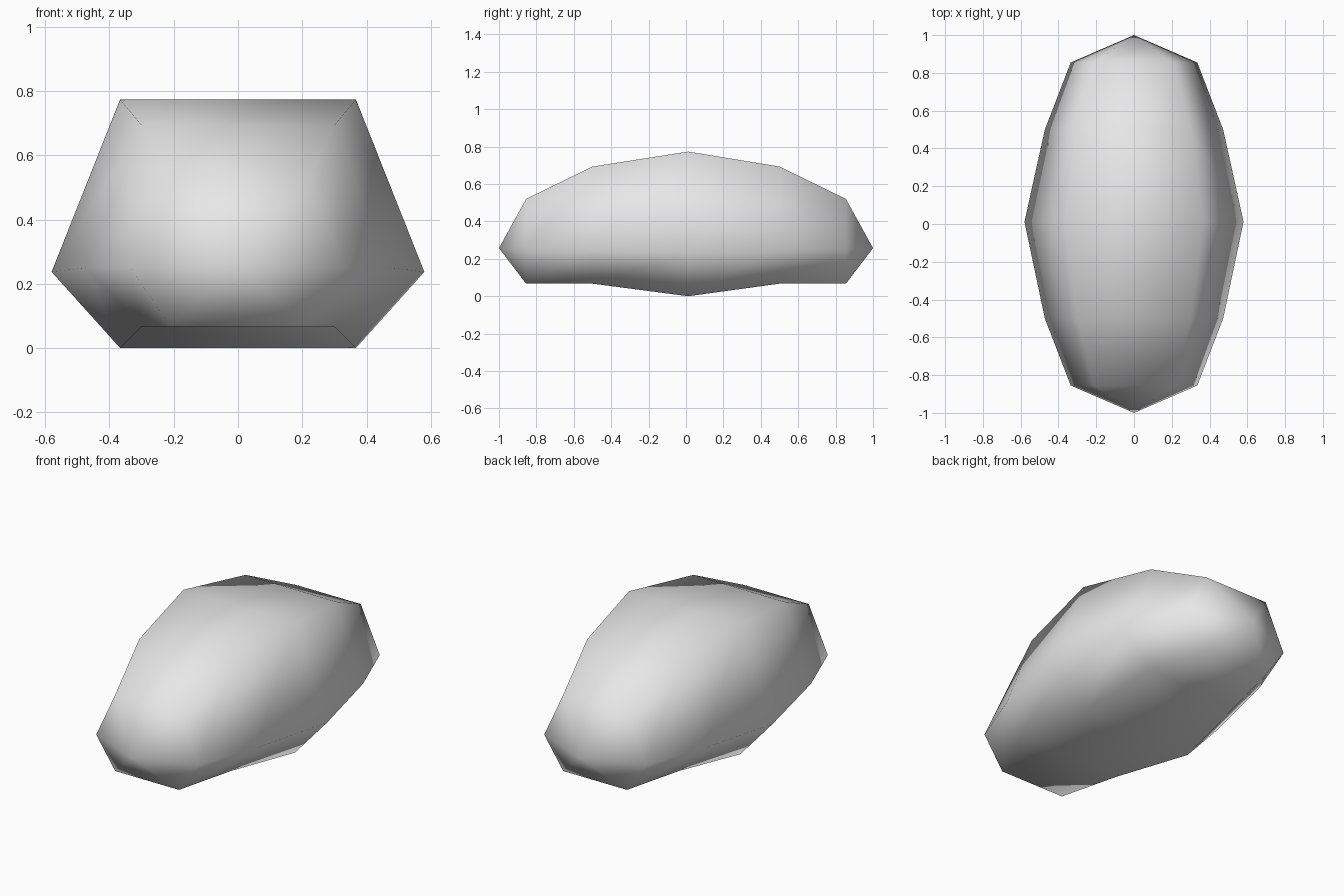
import bpy
import bmesh

if "Cube" in bpy.data.objects:
    bpy.data.objects.remove(bpy.data.objects["Cube"], do_unlink=True)

# Plain light grey surface
grey = bpy.data.materials.new("light_grey")
grey.use_nodes = True
colour = (0.8, 0.8, 0.8, 1)
grey.diffuse_color = colour
grey.node_tree.nodes["Principled BSDF"].inputs["Base Color"].default_value = colour

# Six-sided sections: y, side half-width, flat half-width, bottom z, side z, top z
end = (0.335, 0.21, 0.067, 0.25, 0.52)
shoulder = (0.472, 0.30, 0.067, 0.25, 0.693)
middle = (0.58, 0.367, 0.0, 0.237, 0.773)
sections = [(-0.855, end), (-0.5, shoulder), (0.012, middle),
            (0.5, shoulder), (0.855, end)]


def add_ring(bm, y, section):
    side, flat, bottom, waist, top = section
    outline = [(flat, bottom), (side, waist), (flat, top)]
    outline += [(-x, z) for x, z in reversed(outline)]
    return [bm.verts.new((x, y, z)) for x, z in outline]


# Body: sections joined by quads, closed by a fan to a point at each end
bm = bmesh.new()
rings = [add_ring(bm, y, s) for y, s in sections]
for a, b in zip(rings, rings[1:]):
    for i in range(6):
        j = (i + 1) % 6
        bm.faces.new((a[i], a[j], b[j], b[i]))
for ring, y in ((rings[0], -1), (rings[-1], 1)):
    tip = bm.verts.new((0, y, 0.257))
    for i in range(6):
        bm.faces.new((ring[i], ring[(i + 1) % 6], tip))
bmesh.ops.recalc_face_normals(bm, faces=bm.faces)
for face in bm.faces:
    face.smooth = True

mesh = bpy.data.meshes.new("stone_body")
bm.to_mesh(mesh)
bm.free()
mesh.materials.append(grey)
body = bpy.data.objects.new("stone_body", mesh)
bpy.context.collection.objects.link(body)
